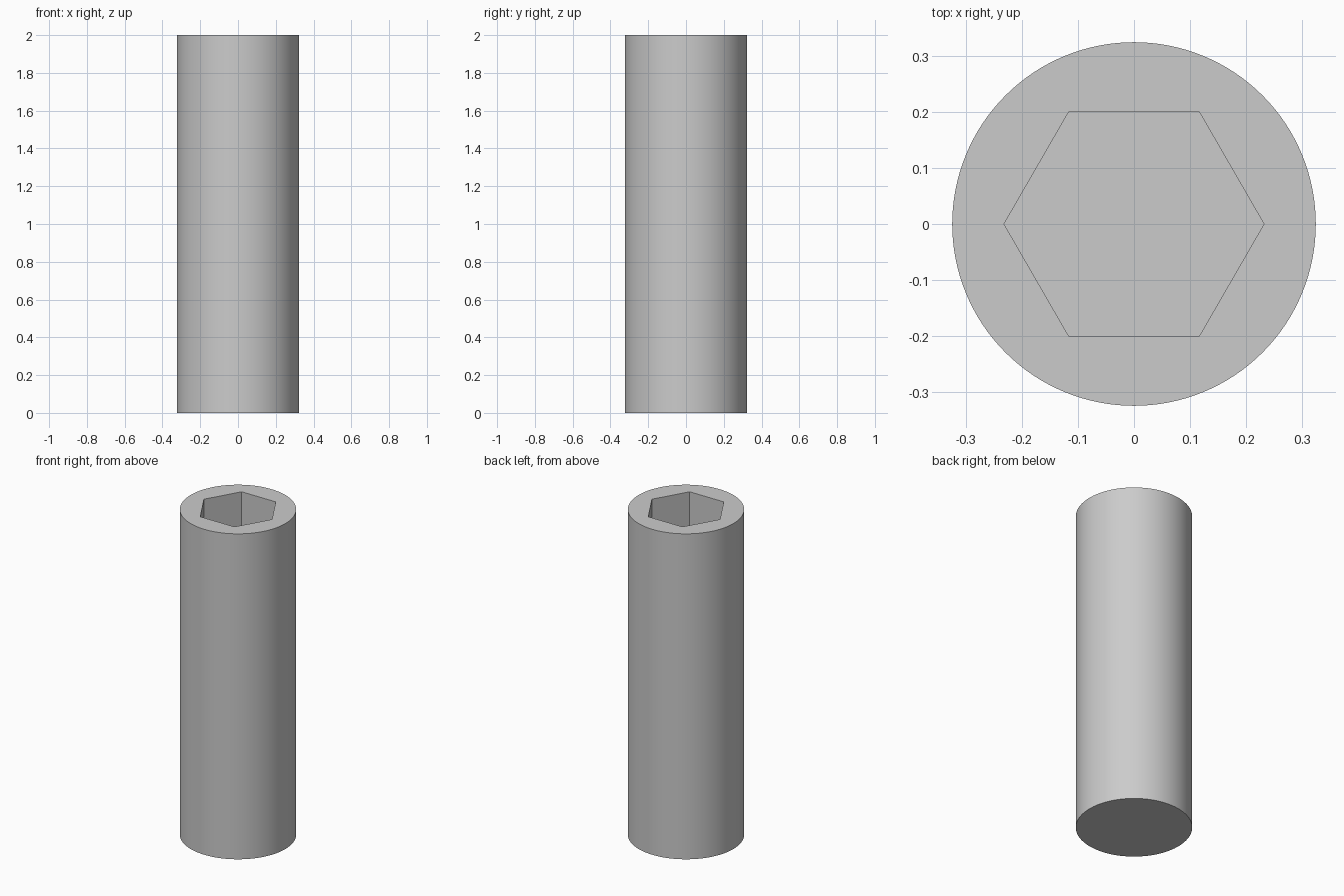
import bpy, math

if "Cube" in bpy.data.objects:
    bpy.data.objects.remove(bpy.data.objects["Cube"])

HEIGHT, RADIUS = 2.0, 0.324
FLAT_HALF, SOCKET_DEPTH = 0.2006, 0.5


def cylinder(name, sides, radius, z0, z1, turn=0.0):
    bpy.ops.mesh.primitive_cylinder_add(
        vertices=sides, radius=radius, depth=z1 - z0,
        location=(0, 0, (z0 + z1) / 2), rotation=(0, 0, turn))
    obj = bpy.context.object
    obj.name = name
    bpy.ops.object.transform_apply(location=True, rotation=True, scale=True)
    return obj


# Hexagonal socket cutter, corners on the x axis
cutter = cylinder("socket_cutter", 6, FLAT_HALF / math.cos(math.pi / 6),
                  HEIGHT - SOCKET_DEPTH, HEIGHT + 0.1, math.pi / 6)
cutter.hide_render = True

# Round pin body with a blind socket in its top
body = cylinder("socket_pin", 128, RADIUS, 0, HEIGHT)
cut = body.modifiers.new("hex_socket", 'BOOLEAN')
cut.operation = 'DIFFERENCE'
cut.solver = 'EXACT'
cut.object = cutter
bpy.ops.object.modifier_apply(modifier=cut.name)
bpy.data.objects.remove(cutter, do_unlink=True)

# Smooth side wall, crisp rims and socket corners
bpy.ops.object.shade_smooth_by_angle(angle=math.radians(30))
